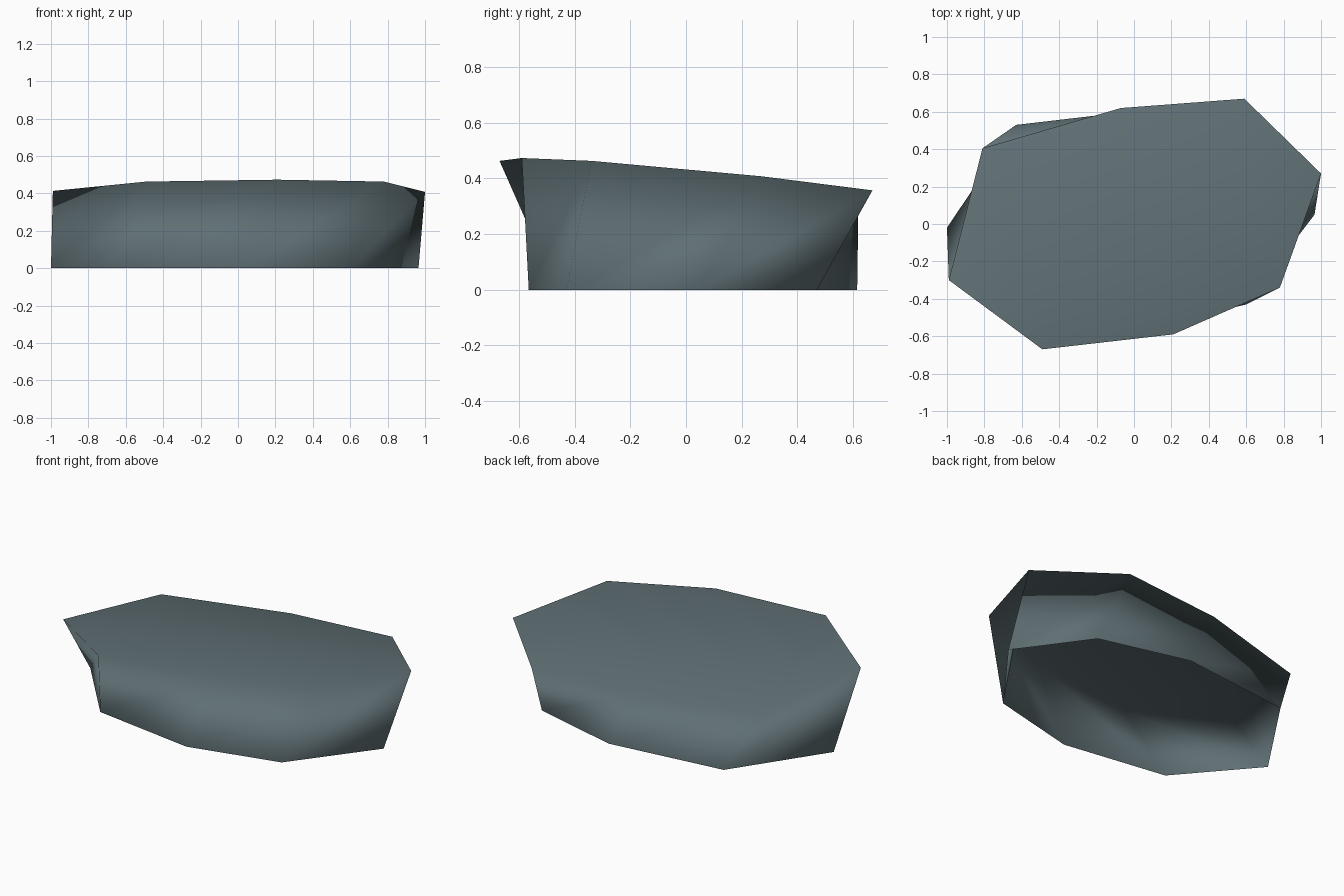
import bpy, bmesh

if "Cube" in bpy.data.objects:
    bpy.data.objects.remove(bpy.data.objects["Cube"])

# Stone colour
stone = bpy.data.materials.new("slate grey stone")
stone.diffuse_color = (0.115, 0.16, 0.175, 1)
stone.use_nodes = True
stone.node_tree.nodes["Principled BSDF"].inputs["Base Color"].default_value = stone.diffuse_color

# Outlines, counter-clockwise: the top is twisted against the base
top_outline = [(1.0, .27), (.59, .67), (-.07, .62), (-.81, .405),
               (-.99, -.30), (-.49, -.67), (.21, -.59), (.78, -.34)]
base_outline = [(.965, .05), (.66, .47), (.10, .615), (-.63, .53),
                (-1.0, -.02), (-.62, -.465), (.04, -.565), (.60, -.43)]


def top_height(x, y):
    """Flat top sloping down towards the back."""
    return .409 + .026 * x - .1 * y


bm = bmesh.new()
top = [bm.verts.new((x, y, top_height(x, y))) for x, y in top_outline]
base = [bm.verts.new((x, y, 0)) for x, y in base_outline]

# Top face, and side walls folded inwards by the twist; underside stays open
bm.faces.new(top)
n = len(top)
for i in range(n):
    j = (i + 1) % n
    bm.faces.new((base[i], base[j], top[j]))
    bm.faces.new((base[i], top[j], top[i]))
for f in bm.faces:
    f.smooth = True

mesh = bpy.data.meshes.new("flat_rock")
bm.to_mesh(mesh)
bm.free()
mesh.materials.append(stone)
rock = bpy.data.objects.new("flat_rock", mesh)
bpy.context.collection.objects.link(rock)

# Area-weighted smooth shading, so the broad top stays even
weighted = rock.modifiers.new("even shading", 'WEIGHTED_NORMAL')
weighted.mode = 'FACE_AREA'
weighted.weight = 50
